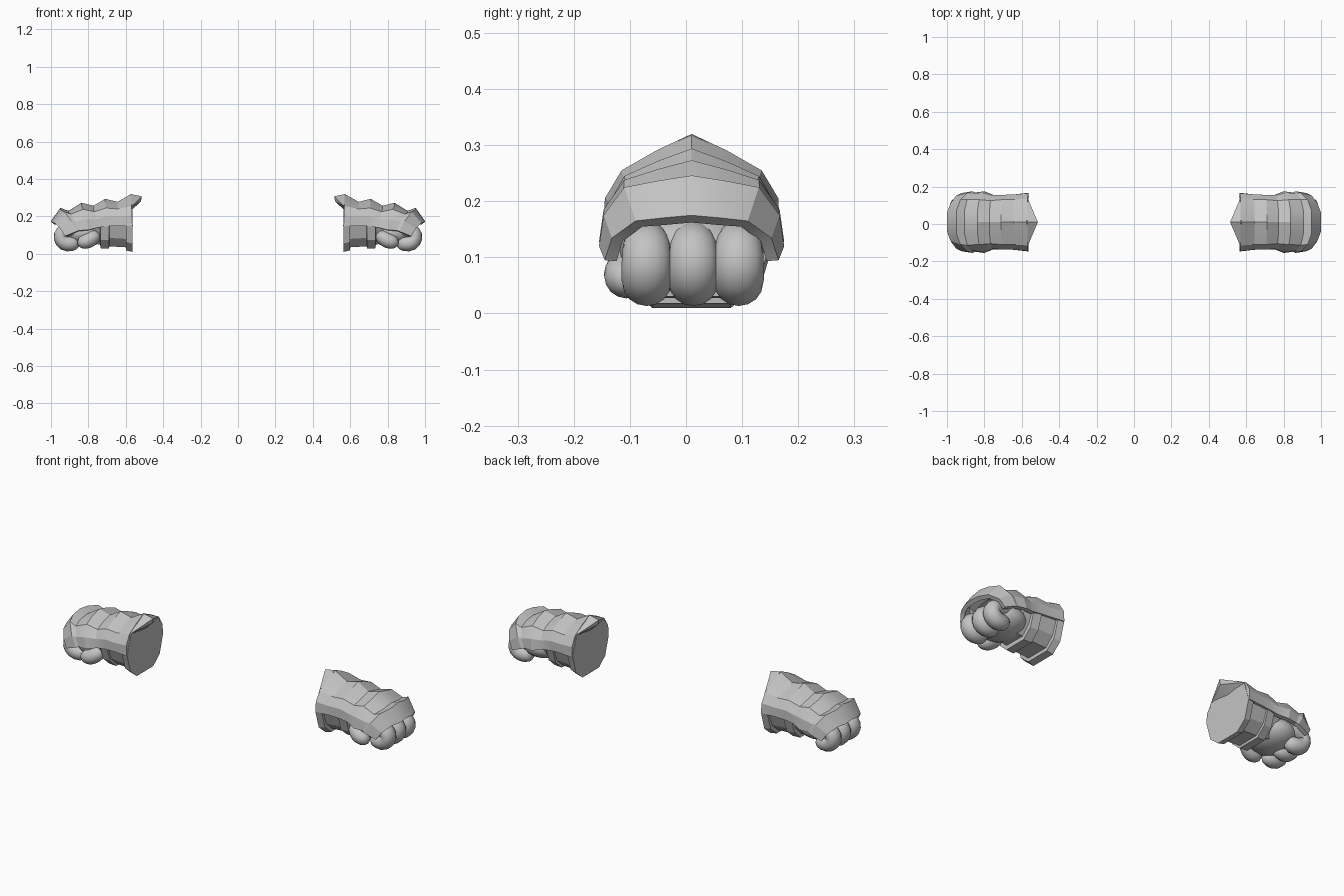
import bpy, bmesh, math
from mathutils import Vector

cube = bpy.data.objects.get("Cube")
if cube:
    bpy.data.objects.remove(cube, do_unlink=True)

YC = 0.01  # centre line of each gauntlet

steel = bpy.data.materials.new("plain_grey")
steel.use_nodes = True
GREY = (0.55, 0.55, 0.55, 1)
steel.diffuse_color = GREY
steel.node_tree.nodes["Principled BSDF"].inputs["Base Color"].default_value = GREY


def finish(name, bm, angle, thickness=0, subdiv=0):
    """Turn a bmesh into a mirrored pair of parts."""
    bmesh.ops.recalc_face_normals(bm, faces=bm.faces)
    bm.normal_update()
    if thickness and sum(f.normal.z for f in bm.faces) < 0:
        bmesh.ops.reverse_faces(bm, faces=bm.faces)
    mesh = bpy.data.meshes.new(name)
    bm.to_mesh(mesh)
    bm.free()
    mesh.materials.append(steel)
    ob = bpy.data.objects.new(name, mesh)
    bpy.context.scene.collection.objects.link(ob)
    if thickness:
        sol = ob.modifiers.new("thickness", 'SOLIDIFY')
        sol.thickness = thickness
        sol.offset = -1
    if subdiv:
        ob.modifiers.new("smooth", 'SUBSURF').levels = subdiv
    ob.modifiers.new("pair", 'MIRROR').use_mirror_merge = False
    bpy.ops.object.select_all(action='DESELECT')
    ob.select_set(True)
    bpy.context.view_layer.objects.active = ob
    bpy.ops.object.convert(target='MESH')
    bpy.ops.object.shade_smooth_by_angle(angle=math.radians(angle))
    return ob


def loft(rings, closed, caps):
    bm = bmesh.new()
    rows = [[bm.verts.new(p) for p in ring] for ring in rings]
    n = len(rows[0])
    for a, b in zip(rows, rows[1:]):
        for i in range(n if closed else n - 1):
            j = (i + 1) % n
            bm.faces.new((a[i], a[j], b[j], b[i]))
    if caps:
        bm.faces.new(rows[0])
        bm.faces.new(rows[-1])
    return bm


def both_sides(half, middle=()):
    """Complete a half section (x, y, z) across the centre line."""
    return ([(x, YC - y, z) for x, y, z in half] + list(middle)
            + [(x, YC + y, z) for x, y, z in reversed(half)])


# Overlapping plates over the back of the hand:
# top x, top z, shoulder y, shoulder z, hem x, hem y, hem z
plates = [
    (1.00, .175, .10, .165, .925, .155, .095),
    (.95, .246, .12, .225, .862, .165, .12),
    (.906, .23, .122, .212, .85, .158, .125),
    (.837, .273, .12, .238, .80, .165, .128),
    (.773, .257, .115, .225, .75, .145, .14),
    (.71, .294, .12, .245, .70, .145, .147),
    (.645, .278, .12, .24, .64, .148, .15),
    (.57, .32, .125, .255, .565, .157, .15),
]
rings = []
for tx, tz, sy, sz, hx, hy, hz in plates:
    shoulder = Vector((tx + .25 * (hx - tx), sy, sz))
    hem = Vector((hx, hy, hz))
    side = shoulder.lerp(hem, .55) + Vector((0, .012, .008))
    upper = (tx, sy * .5, tz * .55 + sz * .45)
    rings.append(both_sides([hem, side, shoulder, upper], [(tx, YC, tz)]))
finish("hand_plates", loft(rings, False, False), 22, thickness=.022)

# Pointed flare at the cuff
bm = bmesh.new()
for p in [(.567, YC - .125, .255), (.567, YC + .125, .255), (.575, YC, .32),
          (.514, YC, .307), (.519, YC, .28), (.568, YC, .235)]:
    bm.verts.new(p)
bmesh.ops.convex_hull(bm, input=bm.verts)
finish("cuff_point", bm, 20)

# Wrist with stepped bands and a flat end: x, width factor, bottom z
bands = [(.563, 1, .01), (.598, .97, .018), (.6, .9, .035), (.688, .88, .04),
         (.69, .93, .028), (.735, .9, .03), (.737, .82, .05), (.78, .8, .055)]
rings = []
for x, k, low in bands:
    top = .25 if x < .57 else .225
    rings.append(both_sides([(x, .07 * k, low), (x, .125 * k, low + .045),
                             (x, .153 * k, .15), (x, .122 * k, top)]))
finish("wrist_bands", loft(rings, True, True), 22)


def tube(name, path, radii):
    """Rounded finger following a path, with tapered ends."""
    pts = [Vector(p) for p in path]
    rings = []
    for i, p in enumerate(pts):
        t = (pts[min(i + 1, len(pts) - 1)] - pts[max(i - 1, 0)]).normalized()
        u = t.cross(Vector((0, 1, 0))).normalized()
        v = t.cross(u)
        rings.append([p + radii[i] * (u * math.cos(a) + v * math.sin(a))
                      for a in (math.tau * k / 8 for k in range(8))])
    finish(name, loft(rings, True, True), 70, subdiv=1)


# Curled fingers
curl = [(.83, .13), (.90, .128), (.945, .117), (.953, .085),
        (.93, .054), (.885, .052), (.85, .062)]
for label, y in zip(("first", "middle", "last"), (-.07, .013, .094)):
    tube(label + "_finger", [(x, y, z) for x, z in curl],
         (.04, .046, .048, .05, .05, .047, .03))

# Thumb folded against the front side
tube("thumb", [(.75, -.08, .11), (.775, -.1, .085), (.805, -.108, .066),
               (.835, -.106, .062), (.858, -.1, .07)],
     (.035, .043, .046, .042, .02))

# Palm
bm = bmesh.new()
bmesh.ops.create_uvsphere(bm, u_segments=20, v_segments=12, radius=1)
for v in bm.verts:
    v.co = Vector((.825 + v.co.x * .125, YC + v.co.y * .128, .112 + v.co.z * .075))
finish("palm", bm, 60)
